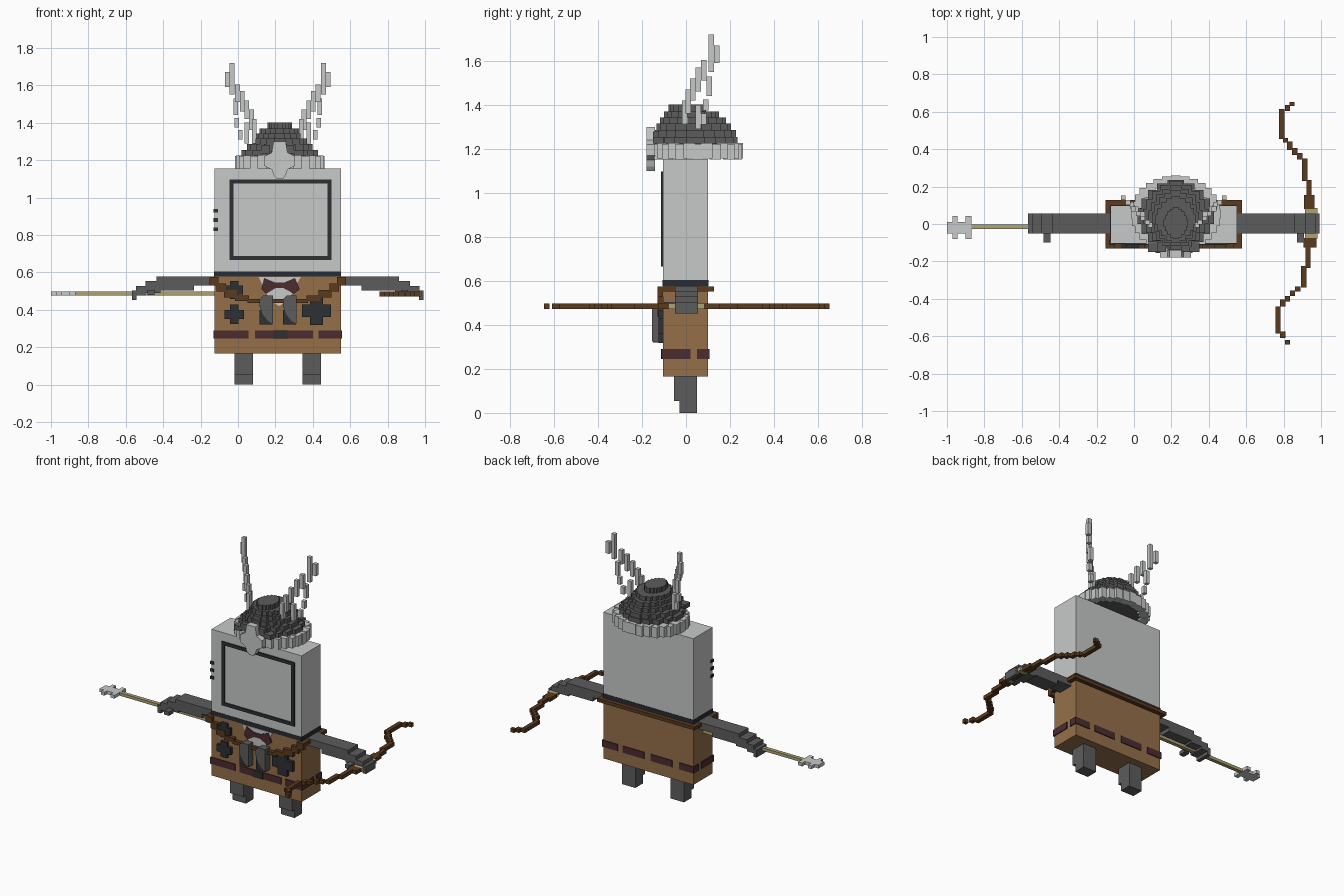
import bpy, bmesh, math

C = 0.2125                       # symmetry plane of the body
X0, X1, Y0, Y1 = -0.125, 0.55, -0.105, 0.10


def mat(name, r, g, b):
    m = bpy.data.materials.new(name)
    m.diffuse_color = (r, g, b, 1)
    return m


LIGHT = mat("light_grey", 0.57, 0.59, 0.58)
DARK = mat("dark_grey", 0.107, 0.107, 0.107)
BROWN = mat("leather_brown", 0.30, 0.163, 0.068)
WOOD = mat("dark_wood", 0.105, 0.042, 0.013)
BLACK = mat("near_black", 0.027, 0.029, 0.031)
NAVY = mat("dark_blue_grey", 0.022, 0.025, 0.036)
MAROON = mat("maroon", 0.07, 0.025, 0.03)
TAN = mat("pale_tan", 0.42, 0.37, 0.18)


def finish(name, bm, m):
    bmesh.ops.recalc_face_normals(bm, faces=bm.faces)
    me = bpy.data.meshes.new(name)
    bm.to_mesh(me)
    bm.free()
    me.materials.append(m)
    ob = bpy.data.objects.new(name, me)
    bpy.context.collection.objects.link(ob)
    return ob


def boxes(name, m, items):
    """One object from boxes given as (x0, x1, y0, y1, z0, z1)."""
    bm = bmesh.new()
    for x0, x1, y0, y1, z0, z1 in items:
        vs = bmesh.ops.create_cube(bm, size=1)["verts"]
        for v in vs:
            v.co.x = x1 if v.co.x > 0 else x0
            v.co.y = y1 if v.co.y > 0 else y0
            v.co.z = z1 if v.co.z > 0 else z0
    return finish(name, bm, m)


def prism(name, m, pts, y0, y1):
    """Front profile (x, z) extruded in y."""
    bm = bmesh.new()
    f = bm.faces.new([bm.verts.new((x, y0, z)) for x, z in pts])
    r = bmesh.ops.extrude_face_region(bm, geom=[f])
    for v in r["geom"]:
        if isinstance(v, bmesh.types.BMVert):
            v.co.y = y1
    return finish(name, bm, m)


def flip(b):
    return (2 * C - b[1], 2 * C - b[0]) + tuple(b[2:])


def both(items):
    return items + [flip(b) for b in items]


def cube(x, y, z, s, h=None):
    h = h or s
    return (x - s / 2, x + s / 2, y - s / 2, y + s / 2, z - h / 2, z + h / 2)


# Body and head
boxes("tunic", BROWN, [(X0, X1, Y0, Y1, 0.165, 0.577)])
boxes("neck_band", NAVY, [(X0 - .002, X1 + .002, Y0 - .002, Y1 + .002, 0.577, 0.605)])
boxes("head", LIGHT, [(X0, X1, Y0, Y1, 0.605, 1.155)])

# Screen frame and side buttons
fy = (Y0 - .008, Y0)
boxes("screen_frame", BLACK, [
    (-.045, .5, *fy, .665, .687), (-.045, .5, *fy, 1.075, 1.097),
    (-.045, -.023, *fy, .687, 1.075), (.478, .5, *fy, .687, 1.075)])
boxes("side_buttons", BLACK, [(X0 - .006, X0 + .018, Y0 - .006, Y0 + .02, z - .01, z + .01)
                              for z in (.93, .88, .83)])

# Legs
boxes("legs", DARK, both([(.345, .445, -.055, .05, .055, .165),
                          (.345, .445, -.03, .05, 0, .055)]))

# Stepped arms with thumbs
boxes("arms", DARK, both([
    (.55, .86, -.05, .055, .53, .577), (.66, .92, -.05, .055, .503, .553),
    (.84, .97, -.05, .055, .49, .528), (.92, .993, -.05, .055, .475, .503),
    (.968, .993, -.05, .055, .452, .48), (.872, .908, -.10, -.05, .48, .505)]))

# Dashed belt on all sides
t = .006
bz = (.245, .29)
belt = [(X0 - t, .055, Y0 - t, Y0, *bz), (.09, .40, Y0 - t, Y0, *bz), (.43, X1 + t, Y0 - t, Y0, *bz)]
belt += [(a, b, Y1, Y1 + t, *bz) for a, b in ((X0 - t, -.02), (.03, .19), (.24, .40), (.44, X1 + t))]
belt += both([(X1, X1 + t, Y0 - t, .02, *bz), (X1, X1 + t, .05, Y1 + t, *bz)])
boxes("belt", MAROON, belt)
boxes("belt_buckle", BLACK, [(.19, .265, Y0 - .009, Y0, *bz)])

# Cross patches on the tunic
crosses = []
for x, z, r, w in ((-.02, .375, .052, .024), (-.02, .505, .048, .024), (.42, .395, .077, .034)):
    crosses += [(x - r, x + r, Y0 - .02, Y0, z - w, z + w),
                (x - w, x + w, Y0 - .021, Y0, z - r, z + r)]
boxes("cross_patches", BLACK, crosses)

# Shirt front and bow tie
prism("shirt_front", LIGHT, [(.11, .575), (.335, .575), (.27, .45), (.22, .42), (.17, .45)], Y0 - .004, Y0)
prism("bow_tie", MAROON, [(.14, .57), (.20, .545), (.245, .545), (.305, .57), (.33, .51),
                          (.30, .485), (.245, .515), (.20, .515), (.15, .485), (.125, .51)],
      Y0 - .009, Y0)

# Necklace: strap around the back, stepped drape in front
ny = (-.13, Y0)
boxes("necklace", WOOD, both([
    (X1, .578, -.13, .127, .552, .575), (C, .578, Y1, .127, .552, .575),
    (.53, .578, *ny, .53, .575), (.49, .54, *ny, .497, .54),
    (.43, .50, *ny, .465, .505), (.365, .44, *ny, .447, .475),
    (C, .375, *ny, .435, .457)]))

# Hanging tusks
for i, x in enumerate((.115, .24)):
    prism("tusk_%d" % i, DARK, [(x, .455), (x + .02, .475), (x + .072, .475), (x + .072, .325),
                                (x + .045, .34), (x + .018, .375), (x, .42)], -.155, Y0)
    boxes("tusk_back_%d" % i, BLACK, [(x, x + .07, -.15, Y0, .32, .40)])

# Helmet: stacked stepped layers (half x, half y, y centre, z0, z1)
layers = [(.195, .185, .045, 1.165, 1.235), (.205, .193, .042, 1.225, 1.255),
          (.175, .185, .042, 1.255, 1.285), (.145, .17, .035, 1.285, 1.315),
          (.125, .15, .032, 1.315, 1.342), (.108, .125, .025, 1.342, 1.37),
          (.065, .085, .005, 1.37, 1.402)]
HX = .223
dome = []
for a, b, cy, z0, z1 in layers:
    for k in range(5):
        ang = math.radians(12 + 16.5 * k)
        u, v = a * math.cos(ang) / math.cos(.2), b * math.sin(ang) / math.sin(math.radians(78))
        dome.append((HX - u, HX + u, cy - v, cy + v, z0, z1))
boxes("helmet_dome", DARK, dome)

# Helmet rim of small blocks
rim = []
for k in range(28):
    p = 2 * math.pi * k / 28
    rim.append(cube(HX + .213 * math.cos(p), .055 + .178 * math.sin(p),
                    1.187 + .004 * (k % 2), .052, .07))
boxes("helmet_rim", LIGHT, rim)

# Nose guard on the rim
prism("nose_guard", LIGHT, [(.14, 1.17), (.14, 1.22), (.18, 1.24), (.19, 1.30), (.255, 1.30),
                            (.265, 1.24), (.305, 1.22), (.305, 1.17), (.265, 1.15),
                            (.255, 1.12), (.24, 1.10), (.21, 1.10), (.19, 1.12), (.18, 1.15)],
      -.18, -.14)
boxes("brow_arch", DARK, both([(.255, .30, -.15, -.10, 1.235, 1.28),
                               (.30, .35, -.15, -.10, 1.225, 1.255)]))

# Horns: rising bars sweeping out and back, plus smaller inner bars
horn = [(.125, -.005, 1.29, 1.42), (.14, .01, 1.36, 1.47), (.165, .03, 1.42, 1.52),
        (.19, .055, 1.46, 1.57), (.215, .08, 1.51, 1.605), (.245, .115, 1.55, 1.72),
        (.27, .14, 1.59, 1.67),
        (.225, .105, 1.44, 1.53), (.22, .09, 1.375, 1.425), (.20, .08, 1.31, 1.36),
        (.165, .055, 1.29, 1.40)]
boxes("horns", LIGHT, both([cube(C + dx, y, (z0 + z1) / 2, .025, z1 - z0)
                            for dx, y, z0, z1 in horn]))

# Arrow held in the left hand
boxes("arrow_shaft", TAN, [(-.87, X0, -.028, -.003, .477, .497)])
az = (.476, .498)
boxes("arrow_head", LIGHT, [
    (-1.0, -.945, -.052, .01, *az), (-.975, -.87, -.052, .012, *az),
    (-.97, -.945, -.08, -.05, *az), (-.97, -.945, .01, .042, *az),
    (-.90, -.87, -.08, -.05, *az), (-.90, -.87, .01, .042, *az)])

# Bow limbs lying flat: stepped segments (x, y0, y1)
wz = (.472, .497)
path = [(.845, .63, .652), (.82, .605, .635), (.79, .455, .615), (.81, .435, .46),
        (.833, .395, .44), (.86, .37, .405), (.886, .345, .38), (.913, .23, .35),
        (.935, .09, .335 - .1), (.77, -.585, -.44), (.795, -.61, -.575), (.82, -.645, -.62),
        (.795, -.44, -.405), (.82, -.415, -.385), (.848, -.385, -.355), (.875, -.36, -.335),
        (.908, -.34, -.225), (.93, -.235, -.08)]
bow = [(x - .014, x + .014, a, b, *wz) for x, a, b in path]
bow += [(.91, .965, .08, .155, *wz), (.905, .975, -.125, -.075, *wz)]
boxes("bow", WOOD, bow)
boxes("bow_grip", TAN, [(.915, .98, .055, .085, *wz), (.915, .98, -.078, -.05, *wz)])
boxes("bow_handle", WOOD, [(.925, .968, -.055, .06, *wz)])
